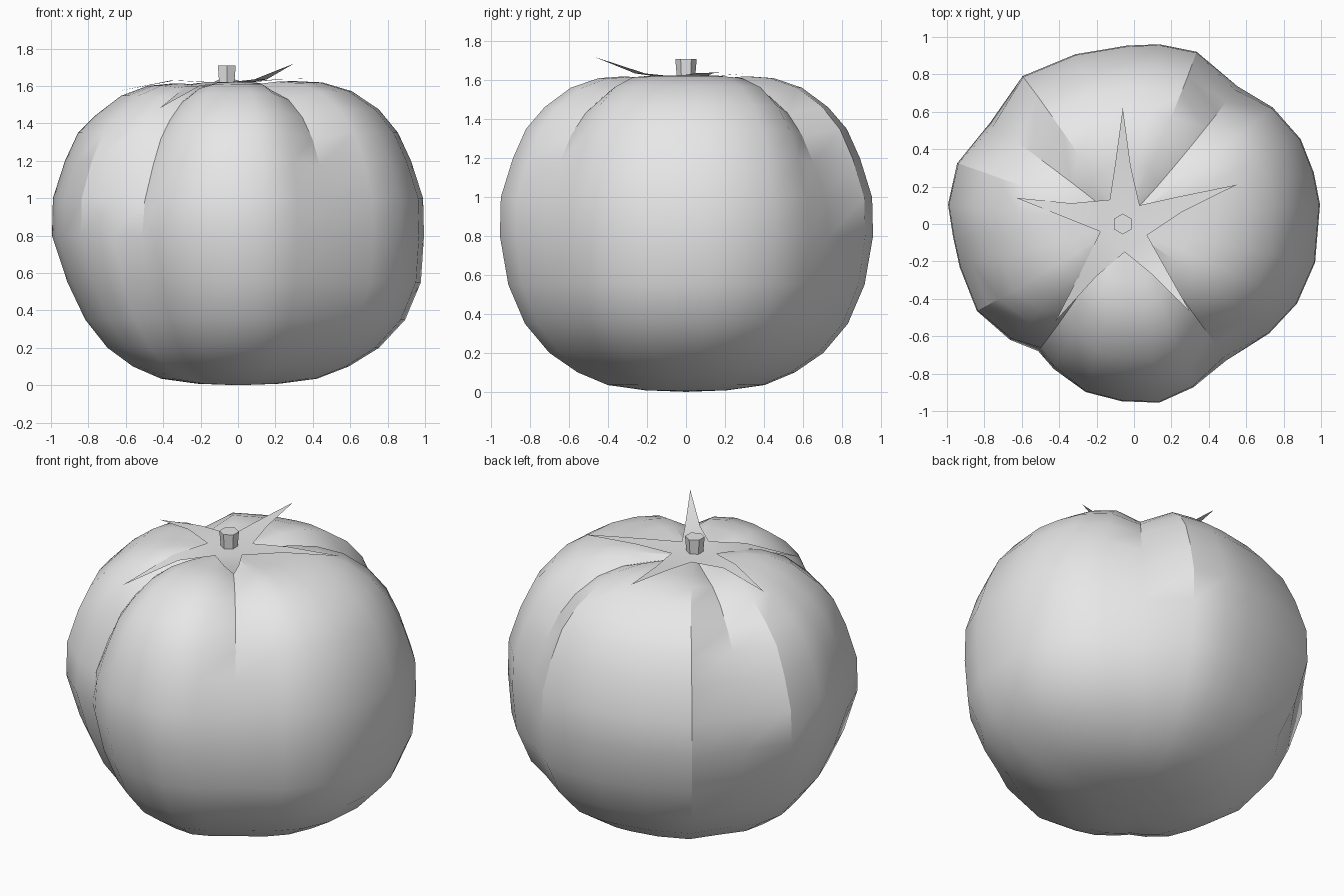
import bpy
import bmesh
from math import sin, cos, pi, radians, exp
from mathutils import Vector

default_cube = bpy.data.objects.get("Cube")
if default_cube:
    bpy.data.objects.remove(default_cube, do_unlink=True)

grey = bpy.data.materials.new("pale_grey")
grey.use_nodes = True
grey.diffuse_color = (0.8, 0.8, 0.8, 1)
grey.node_tree.nodes["Principled BSDF"].inputs["Base Color"].default_value = grey.diffuse_color


def finish(bm, name, smooth_angle):
    """Turn a bmesh into a named, shaded object."""
    bmesh.ops.recalc_face_normals(bm, faces=bm.faces)
    mesh = bpy.data.meshes.new(name)
    bm.to_mesh(mesh)
    bm.free()
    mesh.materials.append(grey)
    obj = bpy.data.objects.new(name, mesh)
    bpy.context.collection.objects.link(obj)
    bpy.ops.object.select_all(action="DESELECT")
    obj.select_set(True)
    bpy.context.view_layer.objects.active = obj
    bpy.ops.object.shade_smooth_by_angle(angle=radians(smooth_angle))
    return obj


# Fruit outline seen from above: angle in degrees, radius
OUTLINE = [(6, 1.0), (16, 1.0), (27, 1.0), (40, .97), (53, .93), (70, .98),
           (82, .97), (92, .955), (109, .96), (127, .99), (145, .95), (161, 1.0),
           (174, 1.0), (184, .97), (194, .96), (209, .96), (223, .91), (233, .86),
           (241, .89), (254, .935), (266, .95), (278, .965), (290, .93), (304, .89),
           (321, .93), (334, .97), (348, .99)]
# Fruit profile from base to crown: radius factor, height
PROFILE = [(.22, .008), (.42, .035), (.58, .1), (.73, .2), (.86, .35), (.95, .55),
           (1, .8), (.995, 1), (.93, 1.2), (.86, 1.35), (.76, 1.46), (.62, 1.56),
           (.47, 1.61), (.33, 1.62), (.15, 1.605)]
CREASES = (53, 145, 233, 304)
CROWN = Vector((-.06, 0, 1.62))


def crease_depth(angle, factor, height):
    """Strength of the grooves between lobes, fading to the equator and crown."""
    near = max(exp(-((angle - c) / 9) ** 2) for c in CREASES)
    rise = min(1, max(0, (height - .7) / .6))
    return .055 * near * rise * min(1, factor / .35)


def fruit_point(angle, radius, factor, height):
    a = radians(angle)
    dent = crease_depth(angle, factor, height)
    r = radius * factor - dent
    # One side is fuller below the equator
    if height < .8:
        r += .04 * cos(a) * sin(pi * height / .8)
    x, y = r * cos(a), r * sin(a)
    z = height - dent * (1 - .5 * factor)
    # The crown is a little off centre and slightly tilted
    if height > 1.4:
        x += CROWN.x * (1 - factor) ** 2
        z += .02 * x
    return x, y, z


# Lobed fruit
bm = bmesh.new()
rings = [[bm.verts.new(fruit_point(a, r, f, h)) for a, r in OUTLINE] for f, h in PROFILE]
count = len(OUTLINE)
for low, high in zip(rings, rings[1:]):
    for i in range(count):
        j = (i + 1) % count
        bm.faces.new((low[i], low[j], high[j], high[i]))
for ring, pole in ((rings[0], (0, 0, 0)), (rings[-1], (CROWN.x, 0, 1.595))):
    tip = bm.verts.new(pole)
    for i in range(count):
        bm.faces.new((ring[i], ring[(i + 1) % count], tip))
finish(bm, "fruit_body", 28)

# Star of five pointed sepals: tip and height of the middle of each
SEPALS = [((-.06, .62, 1.65), 1.635), ((-.63, .14, 1.575), 1.63),
          ((-.42, -.52, 1.48), 1.6), ((.3, -.47, 1.72), 1.635),
          ((.55, .21, 1.64), 1.638)]
VALLEYS = [(.03, .1), (-.13, .13), (-.18, -.04), (-.05, -.15), (.07, -.06)]
bm = bmesh.new()
centre = bm.verts.new(CROWN)
valleys = [bm.verts.new((x, y, CROWN.z)) for x, y in VALLEYS]
for i, (tip, middle) in enumerate(SEPALS):
    right, left = valleys[i], valleys[(i + 1) % len(valleys)]
    end = Vector(tip)
    spine = CROWN.lerp(end, .5)
    side = Vector((end.y - CROWN.y, CROWN.x - end.x, 0)).normalized() * .042
    spine.z = middle
    mid_right = bm.verts.new(spine + side)
    mid_left = bm.verts.new(spine - side)
    point = bm.verts.new(end)
    bm.faces.new((centre, right, left))
    bm.faces.new((right, mid_right, mid_left, left))
    bm.faces.new((mid_right, point, mid_left))
finish(bm, "sepals", 30)

# Short cut stem
bm = bmesh.new()
bmesh.ops.create_cone(bm, cap_ends=True, segments=6, radius1=.045, radius2=.055, depth=.12)
bmesh.ops.translate(bm, verts=bm.verts, vec=(CROWN.x, 0, 1.65))
finish(bm, "stem", 20)
